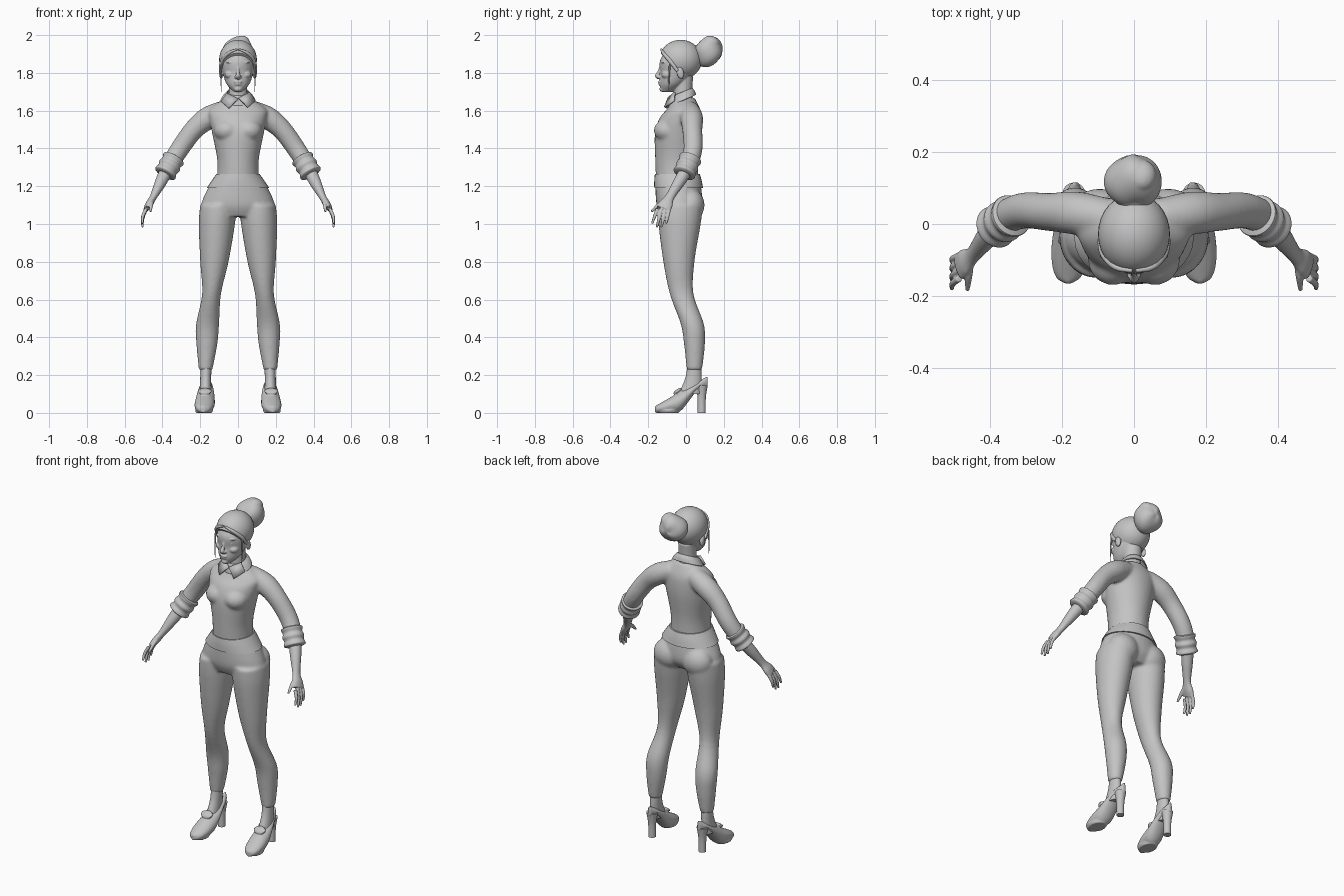
import bpy, bmesh, math
from mathutils import Vector, Matrix

cube = bpy.data.objects.get("Cube")
if cube:
    bpy.data.objects.remove(cube, do_unlink=True)

clay = bpy.data.materials.new("plain grey")
clay.use_nodes = True
clay.diffuse_color = (0.55, 0.55, 0.55, 1)
clay.node_tree.nodes["Principled BSDF"].inputs["Base Color"].default_value = clay.diffuse_color

ACROSS, DEPTH, UP = Vector((1, 0, 0)), Vector((0, 1, 0)), Vector((0, 0, 1))


def blend_rows(before, start, end, after, t):
    """Smooth curve between two rows, guided by their neighbours."""
    return [(b * 2 + t * (c - a + t * (a * 2 - b * 5 + c * 4 - d + t * (b * 3 - a - c * 3 + d)))) / 2
            for a, b, c, d in zip(before, start, end, after)]


def spline(rows, steps):
    padded = [rows[0], *rows, rows[-1]]
    curve = []
    for before, start, end, after in zip(padded, padded[1:], padded[2:], padded[3:]):
        curve += [blend_rows(before, start, end, after, step / steps) for step in range(steps)]
    return curve + [rows[-1]]


def loft(part, rows, normal=None, wide=ACROSS, count=32, steps=5, caps=True):
    """Skin elliptical rings given as (centre, wide radius, thin radius)."""
    rows = spline([(*centre, broad, thin) for centre, broad, thin in rows], steps)
    centres = [Vector(row[:3]) for row in rows]
    rings = []
    for index, (centre, row) in enumerate(zip(centres, rows)):
        following = centres[min(index + 1, len(rows) - 1)]
        axis = (normal or following - centres[max(index - 1, 0)]).normalized()
        u = (wide - axis * wide.dot(axis)).normalized() * row[-2]
        v = axis.cross(u).normalized() * row[-1]
        angles = [math.tau * corner / count for corner in range(count)]
        rings.append([part.verts.new(centre + u * math.cos(a) + v * math.sin(a)) for a in angles])
    for lower, upper in zip(rings, rings[1:]):
        for corner in range(count):
            last = corner - 1
            part.faces.new((lower[last], lower[corner], upper[corner], upper[last]))
    if caps:
        part.faces.new(rings[0])
        part.faces.new(rings[-1])


def tube(part, points, radii, **options):
    loft(part, [(Vector(point), radius, radius) for point, radius in zip(points, radii)], **options)


def level(z, outer, front, back, inner=None):
    """Horizontal ring from its extents; centred when no inner extent is given."""
    inner = -outer if inner is None else inner
    centre = Vector((outer + inner, front + back, z + z)) / 2
    return centre, (outer - inner) / 2, (back - front) / 2


def ball(part, at, size, tilt=0):
    matrix = Matrix.Translation(at) @ Matrix.Rotation(tilt, 4, "X") @ Matrix.Diagonal((*size, 1))
    return bmesh.ops.create_uvsphere(part, u_segments=32, v_segments=20, radius=1, matrix=matrix)["verts"]


def mirror(part):
    """Copy everything built so far to the other side."""
    copy = bmesh.ops.duplicate(part, geom=part.verts[:] + part.edges[:] + part.faces[:])
    for item in copy["geom"]:
        if isinstance(item, bmesh.types.BMVert):
            item.co.x *= -1


def finish(name, part, voxel=0, soften=4, thickness=0):
    bmesh.ops.recalc_face_normals(part, faces=part.faces)
    mesh = bpy.data.meshes.new(name)
    part.to_mesh(mesh)
    part.free()
    mesh.materials.append(clay)
    obj = bpy.data.objects.new(name, mesh)
    bpy.context.collection.objects.link(obj)
    bpy.ops.object.select_all(action="DESELECT")
    obj.select_set(True)
    bpy.context.view_layer.objects.active = obj
    bpy.ops.object.shade_smooth_by_angle(angle=math.radians(40))
    if thickness:
        obj.modifiers.new("thickness", "SOLIDIFY").thickness = thickness
    if voxel:
        blend = obj.modifiers.new("blend", "REMESH")
        blend.mode, blend.voxel_size, blend.use_smooth_shade = "VOXEL", voxel, True
        smooth = obj.modifiers.new("soften", "SMOOTH")
        smooth.factor, smooth.iterations = 0.5, soften


# Trousers: legs, seat and hips blended together
trousers = bmesh.new()
hip = level(z=1.1, inner=.01, outer=.2, front=-.15, back=.09)
thigh_top = level(z=1, inner=.016, outer=.208, front=-.146, back=.078)
thigh = level(z=.8, inner=.05, outer=.2, front=-.12, back=.045)
knee = level(z=.63, inner=.09, outer=.19, front=-.086, back=.04)
calf = level(z=.47, inner=.1, outer=.222, front=-.028, back=.095)
shin = level(z=.36, inner=.11, outer=.22, front=-.01, back=.1)
hem = level(z=.225, inner=.136, outer=.207, front=.004, back=.085)
loft(trousers, [hip, thigh_top, thigh, knee, calf, shin, hem], normal=UP)
ball(trousers, at=(.095, .025, 1.1), size=(.09, .073, .085))
mirror(trousers)
waist = level(z=1.25, outer=.116, front=-.163, back=.07)
belly = level(z=1.2, outer=.153, front=-.162, back=.08)
pelvis = level(z=1.1, outer=.195, front=-.156, back=.085)
crotch = level(z=1.04, outer=.16, front=-.13, back=.05)
loft(trousers, [waist, belly, pelvis, crotch], normal=UP)
finish("trousers", trousers, voxel=.008, soften=8)

waistband = bmesh.new()
loft(waistband, [level(z=1.19, outer=.166, front=-.168, back=.09),
                 level(z=1.23, outer=.139, front=-.168, back=.083),
                 level(z=1.265, outer=.114, front=-.165, back=.073)], normal=UP)
finish("waistband", waistband)

# Shirt: sleeves, bust and bodice blended together
shoulder, elbow = Vector((.16, .03, 1.56)), Vector((.31, .037, 1.395))
cuff, wrist, knuckles = Vector((.37, .012, 1.3)), Vector((.447, -.084, 1.145)), Vector((.486, -.12, 1.08))
upper_arm = shoulder.lerp(elbow, .5) + UP * .02
shirt = bmesh.new()
tube(shirt, [(.07, .015, 1.6), shoulder, upper_arm, elbow, cuff], [.055, .06, .053, .05, .046], wide=DEPTH)
ball(shirt, at=(.058, -.1, 1.495), size=(.07, .07, .06))
mirror(shirt)
tuck = level(z=1.22, outer=.112, front=-.158, back=.064)
midriff = level(z=1.34, outer=.11, front=-.163, back=.066)
chest = level(z=1.48, outer=.137, front=-.165, back=.082)
armpit = level(z=1.56, outer=.152, front=-.14, back=.083)
yoke = level(z=1.61, outer=.15, front=-.1, back=.074)
neckline = level(z=1.67, outer=.06, front=-.065, back=.045)
loft(shirt, [tuck, midriff, chest, armpit, yoke, neckline], normal=UP)
finish("shirt", shirt, voxel=.008, soften=8)

# Rolled cuffs: rippled sleeve ends
cuffs = bmesh.new()
cuff_start, cuff_end = elbow.lerp(cuff, .45), cuff.lerp(wrist, .25)
ripples = range(17)
tube(cuffs, [cuff_start.lerp(cuff_end, step / ripples[-1]) for step in ripples],
     [.057 + .003 * math.sin(step) - .015 * (step in (ripples[0], ripples[-1])) for step in ripples],
     wide=DEPTH, steps=2)
mirror(cuffs)
finish("rolled_cuffs", cuffs)

# Collar: tilted band with two pointed flaps
band = bmesh.new()
throat = Vector((0, -.018, 1.7))
loft(band, [(throat, .058, .056), (throat - UP * .02, .077, .069), (throat - UP * .045, .093, .077)],
     normal=Vector((0, -.4, 1)), count=40, caps=False)
finish("collar_band", band, thickness=.006)
flaps = bmesh.new()
flap_corners = [(.002, -.09, 1.665), (.05, -.11, 1.615), (.09, -.06, 1.65), (.06, -.055, 1.695)]
flaps.faces.new([flaps.verts.new(corner) for corner in flap_corners])
mirror(flaps)
finish("collar_flaps", flaps, thickness=.009)

# Forearms, palms and fingers
arms = bmesh.new()
forearm = cuff.lerp(wrist, .5)
loft(arms, [(cuff, .036, .036), (forearm, .031, .031), (wrist, .024, .019),
            (wrist.lerp(knuckles, .6), .037, .019), (knuckles, .038, .014)], wide=DEPTH)
for finger in range(4):
    spread = finger - 1.5
    base = knuckles + DEPTH * spread * .021
    tip = base + Vector((.02, spread * .004 - .022, spread * spread * .01 - .1))
    middle = base.lerp(tip, .5) + ACROSS * .008
    tube(arms, [base, middle, tip], [.01, .009, .006], wide=DEPTH, count=12)
thumb_base = wrist + Vector((.01, -.02, -.02))
thumb_tip = thumb_base + Vector((.006, -.08, -.06))
thumb_bend = thumb_base.lerp(thumb_tip, .5) + UP * .006
tube(arms, [thumb_base, thumb_bend, thumb_tip], [.013, .011, .006], wide=DEPTH, count=12)
mirror(arms)
finish("arms_and_hands", arms, voxel=.0035, soften=3)

# Ankles
ankles = bmesh.new()
loft(ankles, [level(z=.25, inner=.14, outer=.2, front=.008, back=.08),
              level(z=.18, inner=.142, outer=.2, front=-.005, back=.083),
              level(z=.1, inner=.14, outer=.205, front=-.04, back=.08)], normal=UP)
mirror(ankles)
finish("ankles", ankles)

# Shoes: arched sole, sloping top and rounded outline
shoes = bmesh.new()
toe, shoe_length, slices = -.165, .28, 24
shoe_rows = []
for step in range(slices + 1):
    along = step / slices
    arch = min(max(along * 2 - .8, 0), 1)
    sole = .13 * arch * arch * (3 - arch * 2)
    top = .035 + .16 * along
    width = max(.053 * math.sqrt(abs(math.sin(math.pi * along ** .7))), .01)
    y = toe + shoe_length * along
    shoe_rows.append((Vector((.172 - y * .07, y, (sole + top) / 2)), width, (top - sole) / 2))
loft(shoes, shoe_rows, normal=DEPTH, steps=1)
ball(shoes, at=(.176, -.045, .115), size=(.038, .026, .01), tilt=.6)
sole_centre = Vector((.18, -.095, 0))
loft(shoes, [(sole_centre, .042, .055), (sole_centre + UP * .015, .048, .06)], normal=UP, steps=1)
mirror(shoes)
finish("shoes", shoes, voxel=.005, soften=3)

heels = bmesh.new()
heel_tip = Vector((.167, .083, 0))
tube(heels, [heel_tip, heel_tip + UP * .08, heel_tip + UP * .145], [.021, .022, .032], normal=UP)
mirror(heels)
finish("shoe_heels", heels)

# Head: cheeks, brows and ears, then face, skull, neck, nose and lips
head = bmesh.new()
ball(head, at=(.043, -.1, 1.79), size=(.028, .03, .022))
ball(head, at=(.036, -.114, 1.856), size=(.026, .018, .008))
ball(head, at=(.012, -.143, 1.778), size=(.008, .009, .007))
ball(head, at=(.089, -.03, 1.8), size=(.011, .019, .032), tilt=.2)
mirror(head)
loft(head, [level(z=1.7, outer=.022, front=-.13, back=-.07),
            level(z=1.74, outer=.06, front=-.139, back=-.01),
            level(z=1.8, outer=.08, front=-.136, back=.04),
            level(z=1.87, outer=.086, front=-.136, back=.07),
            level(z=1.95, outer=.05, front=-.08, back=.03)], normal=UP)
tube(head, [(0, -.012, 1.63), (0, -.016, 1.7), (0, -.012, 1.78)], [.054, .049, .05], normal=UP)
tube(head, [(0, -.13, 1.845), (0, -.142, 1.81), (0, -.152, 1.785), (0, -.142, 1.768)],
     [.008, .008, .013, .01], normal=UP, count=16)
ball(head, at=(0, -.137, 1.752), size=(.023, .011, .006))
ball(head, at=(0, -.135, 1.74), size=(.019, .011, .007))
ball(head, at=(0, -.126, 1.714), size=(.02, .015, .014))
finish("head", head, voxel=.004, soften=3)

eyes = bmesh.new()
ball(eyes, at=(.035, -.112, 1.828), size=(.017, .016, .009))
mirror(eyes)
finish("eyes", eyes)

# Hair: cap trimmed along the hairline, loose strands and a twisted bun
cap = bmesh.new()
ball(cap, at=(0, -.028, 1.87), size=(.1, .113, .105))
cut = bmesh.ops.bisect_plane(cap, geom=cap.verts[:] + cap.edges[:] + cap.faces[:], clear_inner=True,
                             plane_co=(0, -.13, 1.9), plane_no=(0, .11, .095))
rim = [edge for edge in cut["geom_cut"] if isinstance(edge, bmesh.types.BMEdge)]
bmesh.ops.holes_fill(cap, edges=rim)
finish("hair_cap", cap)

strands = bmesh.new()
tube(strands, [(.088, -.085, 1.86), (.09, -.09, 1.78), (.088, -.092, 1.7)], [.005, .004, .001], count=8)
tube(strands, [(.004, -.13, 1.925), (.05, -.12, 1.905), (.083, -.085, 1.865), (.094, -.045, 1.81)],
     [.005, .009, .011, .008], count=12)
mirror(strands)
finish("hair_strands", strands)

bun = bmesh.new()
core = Vector((0, .118, 1.912))
for vert in ball(bun, at=core, size=(.081, .072, .083), tilt=-.5):
    offset = vert.co - core
    swirl = math.sin(math.atan2(offset.x, offset.z) * 3 + offset.y * 30)
    vert.co = core + offset * (1 + .045 * swirl)
ball(bun, at=(.022, .135, 1.962), size=(.04, .045, .033), tilt=-.4)
tube(bun, [(0, .03, 1.89), (0, .07, 1.9)], [.05, .045])
finish("hair_bun", bun, voxel=.005)
